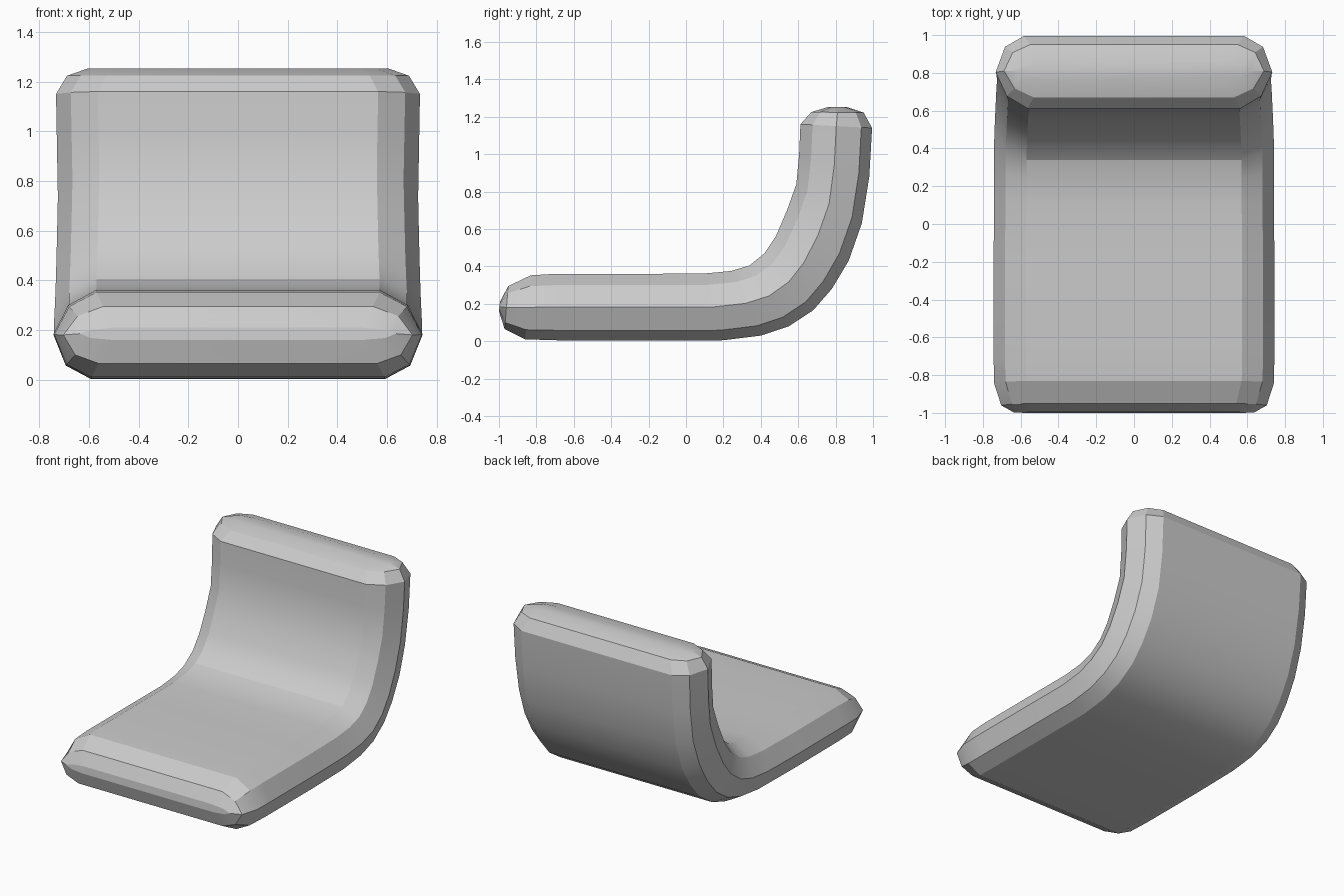
import bpy, bmesh

cube = bpy.data.objects.get("Cube")
if cube:
    bpy.data.objects.remove(cube, do_unlink=True)

# One grey upholstery colour
grey = bpy.data.materials.new("upholstery_grey")
grey.use_nodes = True
colour = (0.6, 0.6, 0.6, 1)
grey.diffuse_color = colour
grey.node_tree.nodes["Principled BSDF"].inputs["Base Color"].default_value = colour

# Right half of the padded cross-section: (half width, share of thickness)
half = [(.59, 0), (.69, .15), (.74, .5), (.68, .83), (.57, 1)]
section = half + [(-x, t) for x, t in reversed(half)]

# Stations from front lip to top edge: inner y, z, outer y, z, width scale
stations = [
    (-.995, .21, -1, .16, .86),
    (-.95, .295, -.97, .065, .95),
    (-.83, .352, -.86, .01, 1),
    (-.70, .36, -.70, .005, 1.005),
    (-.20, .36, -.20, .003, 1.005),
    (.10, .362, .20, .005, 1),
    (.24, .375, .40, .03, 1),
    (.34, .405, .55, .08, 1),
    (.42, .47, .68, .165, .995),
    (.48, .56, .78, .28, .99),
    (.54, .70, .87, .43, .985),
    (.59, .84, .94, .63, .98),
    (.605, 1.0, .98, .88, .985),
    (.612, 1.16, .995, 1.14, .99),
    (.67, 1.225, .95, 1.222, .93),
    (.76, 1.252, .86, 1.252, .82),
]

# Loft the sections into one continuous seat and backrest
bm = bmesh.new()
rings = []
for yi, zi, yo, zo, s in stations:
    rings.append([bm.verts.new((x * s, yo + (yi - yo) * t, zo + (zi - zo) * t))
                  for x, t in section])
for a, b in zip(rings, rings[1:]):
    for i in range(len(section)):
        j = (i + 1) % len(section)
        bm.faces.new((a[i], a[j], b[j], b[i]))
bm.faces.new(rings[0])
bm.faces.new(rings[-1])
bmesh.ops.recalc_face_normals(bm, faces=bm.faces)
mesh = bpy.data.meshes.new("seat_and_backrest")
bm.to_mesh(mesh)
bm.free()
mesh.materials.append(grey)
seat = bpy.data.objects.new("seat_and_backrest", mesh)
bpy.context.collection.objects.link(seat)

# Soft shading with the padded edges kept crisp
bpy.context.view_layer.objects.active = seat
seat.select_set(True)
bpy.ops.object.shade_smooth_by_angle(angle=0.35)
